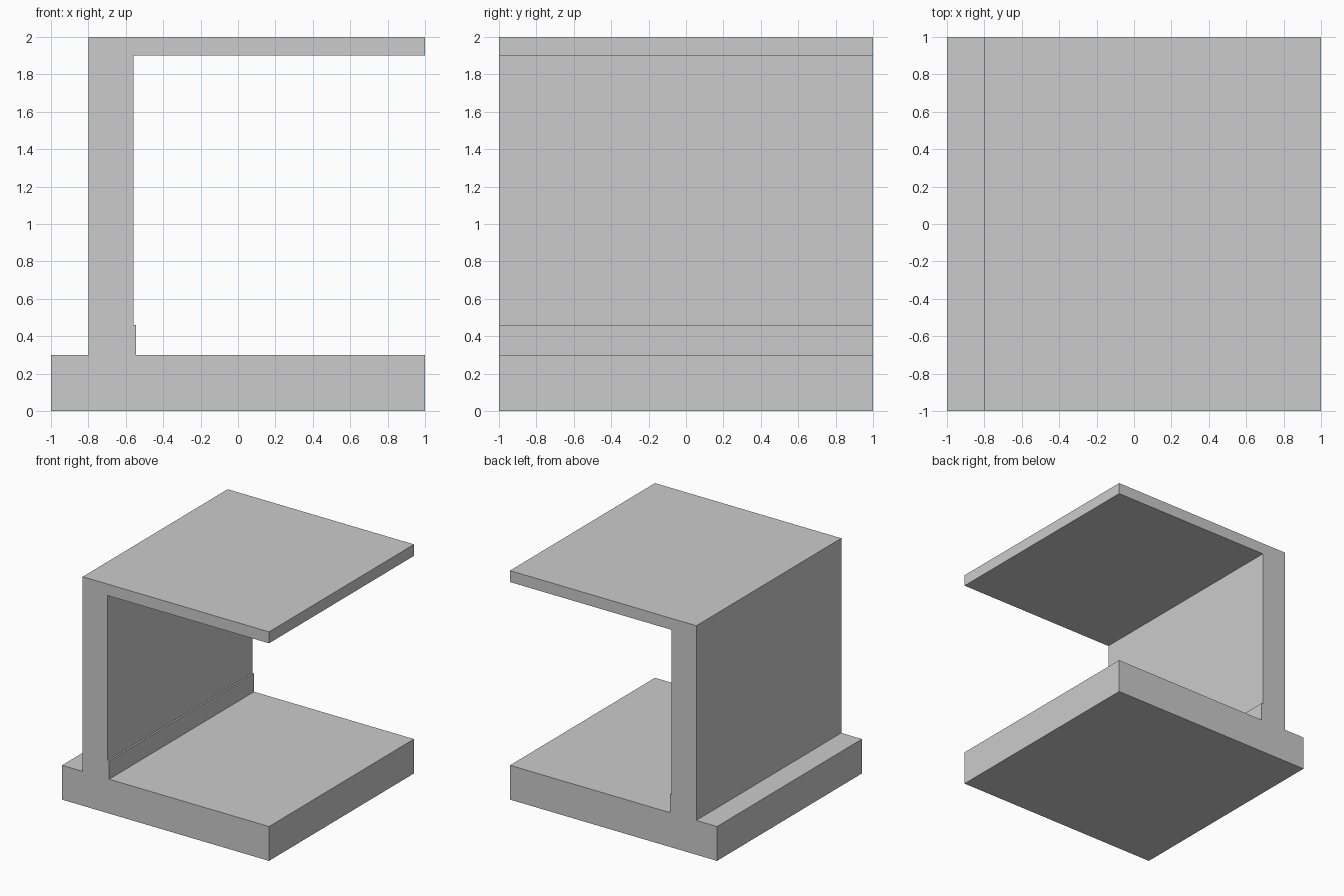
import bpy
import bmesh
from mathutils import Vector

if "Cube" in bpy.data.objects:
    bpy.data.objects.remove(bpy.data.objects["Cube"])

DEPTH = 2.0

# C-shaped section in x, z: floor slab, wall, roof slab and skirting step
SECTION = [
    (-1.0, 0.0), (1.0, 0.0), (1.0, 0.3),
    (-0.545, 0.3), (-0.545, 0.46), (-0.56, 0.46),
    (-0.56, 1.9), (1.0, 1.9), (1.0, 2.0),
    (-0.8, 2.0), (-0.8, 0.3), (-1.0, 0.3),
]


def extrude_section(name, section, depth):
    bm = bmesh.new()
    face = bm.faces.new([bm.verts.new((x, -depth / 2, z)) for x, z in section])
    result = bmesh.ops.extrude_face_region(bm, geom=[face], use_keep_orig=True)
    moved = [g for g in result["geom"] if isinstance(g, bmesh.types.BMVert)]
    bmesh.ops.translate(bm, verts=moved, vec=Vector((0, depth, 0)))
    bmesh.ops.recalc_face_normals(bm, faces=bm.faces[:])
    mesh = bpy.data.meshes.new(name)
    bm.to_mesh(mesh)
    bm.free()
    obj = bpy.data.objects.new(name, mesh)
    bpy.context.collection.objects.link(obj)
    return obj


# Open shelter: one continuous section run front to back
extrude_section("open_shelter_frame", SECTION, DEPTH)
